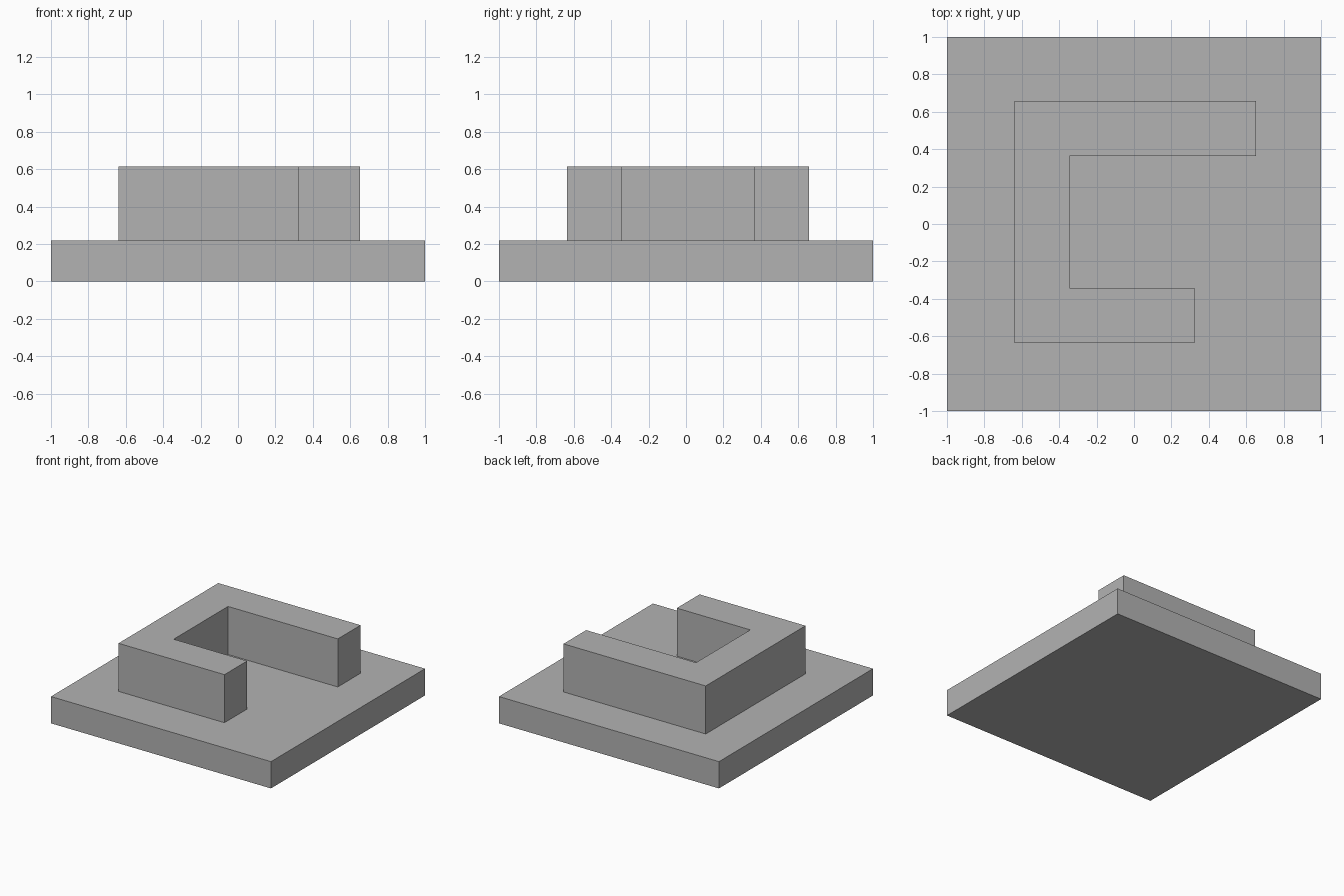
import bpy
import bmesh

cube = bpy.data.objects.get("Cube")
if cube:
    bpy.data.objects.remove(cube, do_unlink=True)

grey = bpy.data.materials.new("mid grey")
grey.use_nodes = True
colour = (0.45, 0.45, 0.45, 1)
grey.diffuse_color = colour
grey.node_tree.nodes["Principled BSDF"].inputs["Base Color"].default_value = colour


def extrude_outline(name, outline, bottom, top):
    """Make a flat-faced solid from a counter-clockwise outline."""
    bm = bmesh.new()
    face = bm.faces.new([bm.verts.new((x, y, bottom)) for x, y in outline])
    result = bmesh.ops.extrude_face_region(bm, geom=[face], use_keep_orig=True)
    raised = [v for v in result["geom"] if isinstance(v, bmesh.types.BMVert)]
    bmesh.ops.translate(bm, verts=raised, vec=(0, 0, top - bottom))
    bmesh.ops.recalc_face_normals(bm, faces=bm.faces)
    mesh = bpy.data.meshes.new(name)
    bm.to_mesh(mesh)
    bm.free()
    mesh.materials.append(grey)
    obj = bpy.data.objects.new(name, mesh)
    bpy.context.collection.objects.link(obj)
    return obj


base_top, wall_top = 0.22, 0.615

# Square base slab
extrude_outline("base_plate", [(-1, -1), (1, -1), (1, 1), (-1, 1)], 0, base_top)

# Bracket-shaped wall, with a short front arm and a long back arm
left, inner, short_end, long_end = -0.64, -0.345, 0.323, 0.653
front, front_inner, back_inner, back = -0.637, -0.342, 0.363, 0.658
extrude_outline("bracket_wall", [
    (left, front), (short_end, front), (short_end, front_inner),
    (inner, front_inner), (inner, back_inner), (long_end, back_inner),
    (long_end, back), (left, back)], base_top, wall_top)
